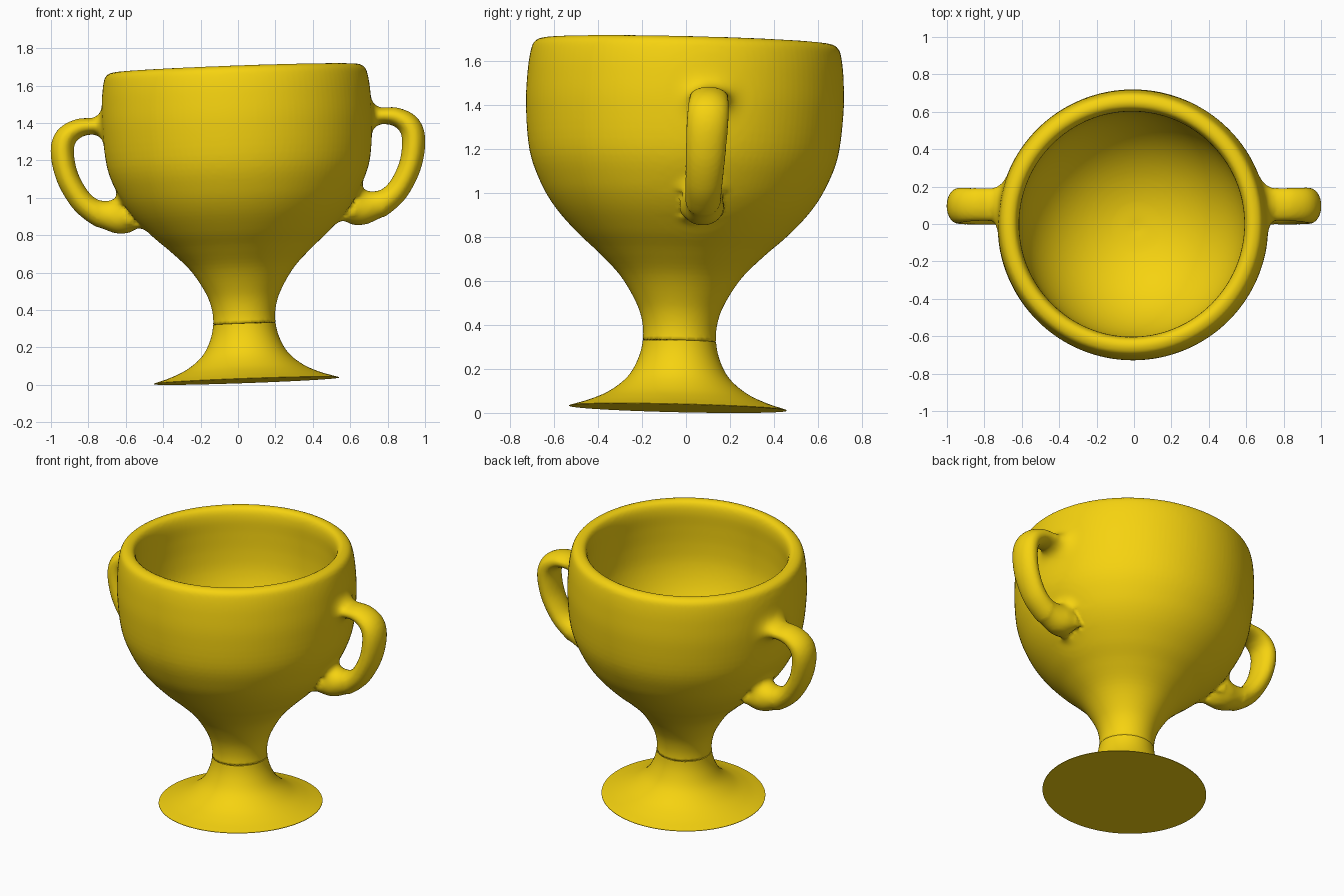
import bpy, bmesh, math
from mathutils import Vector, Matrix

if "Cube" in bpy.data.objects:
    bpy.data.objects.remove(bpy.data.objects["Cube"])

# The whole trophy leans slightly
AXIS = Vector((-0.036, 0.023, 1))
LEAN = Matrix.Translation((0.045, -0.037, 0.0208)) @ \
    Vector((0, 0, 1)).rotation_difference(AXIS).to_matrix().to_4x4()
SIDES = 128

gold = bpy.data.materials.new("gold")
gold.diffuse_color = (0.92, 0.65, 0.005, 1)
gold.use_nodes = True
gold.node_tree.nodes["Principled BSDF"].inputs["Base Color"].default_value = gold.diffuse_color


def smooth_path(points, steps):
    """Catmull-Rom curve through points of any dimension."""
    pts = [Vector(p) for p in points]
    pts = [2 * pts[0] - pts[1]] + pts + [2 * pts[-1] - pts[-2]]
    out = []
    for i in range(1, len(pts) - 2):
        a, b, c, d = pts[i - 1:i + 3]
        for k in range(steps):
            t = k / steps
            out.append(0.5 * (2 * b + (c - a) * t + (2 * a - 5 * b + 4 * c - d) * t * t
                              + (3 * b - a - 3 * c + d) * t ** 3))
    return out + [pts[-2]]


def ring(r, h):
    return [Vector((r * math.cos(2 * math.pi * j / SIDES),
                    r * math.sin(2 * math.pi * j / SIDES), h)) for j in range(SIDES)]


def skin(bm, rings):
    """Skin a list of equal rings and cap both ends."""
    loops = [[bm.verts.new(p) for p in r] for r in rings]
    n = len(loops[0])
    for r0, r1 in zip(loops, loops[1:]):
        for j in range(n):
            k = (j + 1) % n
            bm.faces.new((r0[j], r0[k], r1[k], r1[j]))
    bm.faces.new(loops[0][::-1])
    bm.faces.new(loops[-1])
    bmesh.ops.recalc_face_normals(bm, faces=bm.faces)


def make_object(name, bm):
    mesh = bpy.data.meshes.new(name)
    bm.to_mesh(mesh)
    bm.free()
    mesh.materials.append(gold)
    ob = bpy.data.objects.new(name, mesh)
    bpy.context.collection.objects.link(ob)
    bpy.ops.object.select_all(action='DESELECT')
    ob.select_set(True)
    bpy.context.view_layer.objects.active = ob
    return ob


# Profile of foot, stem, bowl, rounded rim and hemispherical hollow (radius, height)
profile = [(0.495, 0.003), (0.40, 0.033), (0.31, 0.075), (0.232, 0.14), (0.187, 0.22),
           (0.167, 0.305), (0.171, 0.39), (0.202, 0.48), (0.277, 0.60), (0.38, 0.705),
           (0.482, 0.797), (0.58, 0.905), (0.648, 1.015), (0.702, 1.16), (0.723, 1.36),
           (0.72, 1.51), (0.708, 1.61), (0.69, 1.657), (0.65, 1.673), (0.617, 1.655),
           (0.603, 1.60), (0.605, 1.50)]
profile += [(0.605 * math.cos(a), 1.38 - 0.605 * math.sin(a))
            for a in (math.radians(d) for d in range(0, 90, 11))]
STEPS = 5
curve = smooth_path(profile, STEPS)
split = 5 * STEPS                     # narrowest point of the stem

# Foot with its sharp edge
bm = bmesh.new()
skin(bm, [ring(0.495, 0)] + [ring(*p) for p in curve[:split + 1]])
bm.transform(LEAN)
make_object("foot", bm)
bpy.ops.object.shade_smooth_by_angle(angle=math.radians(40))

# Bowl
bm = bmesh.new()
skin(bm, [ring(*p) for p in curve[split:]])

# Handles: swept ellipse (x, z, half thickness, half width), flared at the joints
stations = [(0.63, 1.395, 0.095, 0.16), (0.69, 1.395, 0.075, 0.125), (0.76, 1.394, 0.046, 0.09),
            (0.85, 1.385, 0.050, 0.088), (0.92, 1.335, 0.060, 0.093), (0.94, 1.25, 0.062, 0.094),
            (0.915, 1.12, 0.060, 0.090), (0.85, 1.00, 0.060, 0.084), (0.775, 0.935, 0.066, 0.082),
            (0.70, 0.91, 0.085, 0.09), (0.63, 0.90, 0.10, 0.105), (0.54, 0.885, 0.065, 0.09)]
path = smooth_path(stations, 6)
for side in (1, -1):
    rings = []
    for i, p in enumerate(path):
        d = path[min(i + 1, len(path) - 1)] - path[max(i - 1, 0)]
        d = Vector((d[0], d[1])).normalized()
        mid_y = 0.108 - 0.035 * (1.35 - p[1])
        loop = []
        for j in range(32):
            a = 2 * math.pi * j / 32
            off = p[2] * math.cos(a)
            loop.append((side * (p[0] - d.y * off), mid_y + p[3] * math.sin(a), p[1] + d.x * off))
        rings.append(loop)
    skin(bm, rings)

# Fuse bowl and handles into one skin
bowl = make_object("bowl_with_handles", bm)
bowl.data.remesh_voxel_size = 0.015
bpy.ops.object.voxel_remesh()

# Melt the joints into soft fillets, fading out with distance
JOINTS = [Vector((0.69, 0.11, 1.395)), Vector((0.63, 0.09, 0.90))]
bm = bmesh.new()
bm.from_mesh(bowl.data)
for radius, rounds in ((0.24, 8), (0.20, 12), (0.16, 15)):
    near = []
    for v in bm.verts:
        q = Vector((abs(v.co.x), v.co.y, v.co.z))
        on_outside = q.z < 1.15 and (q.xy.length > 0.62 or q.z < 0.86) or q.xy.length > 0.64
        if on_outside and q.x < 0.76 and min((q - c).length for c in JOINTS) < radius:
            near.append(v)
    for _ in range(rounds):
        bmesh.ops.smooth_vert(bm, verts=near, factor=0.5,
                              use_axis_x=True, use_axis_y=True, use_axis_z=True)
bm.transform(LEAN)
bm.to_mesh(bowl.data)
bm.free()
if not bowl.data.materials:
    bowl.data.materials.append(gold)
bpy.ops.object.shade_smooth()
